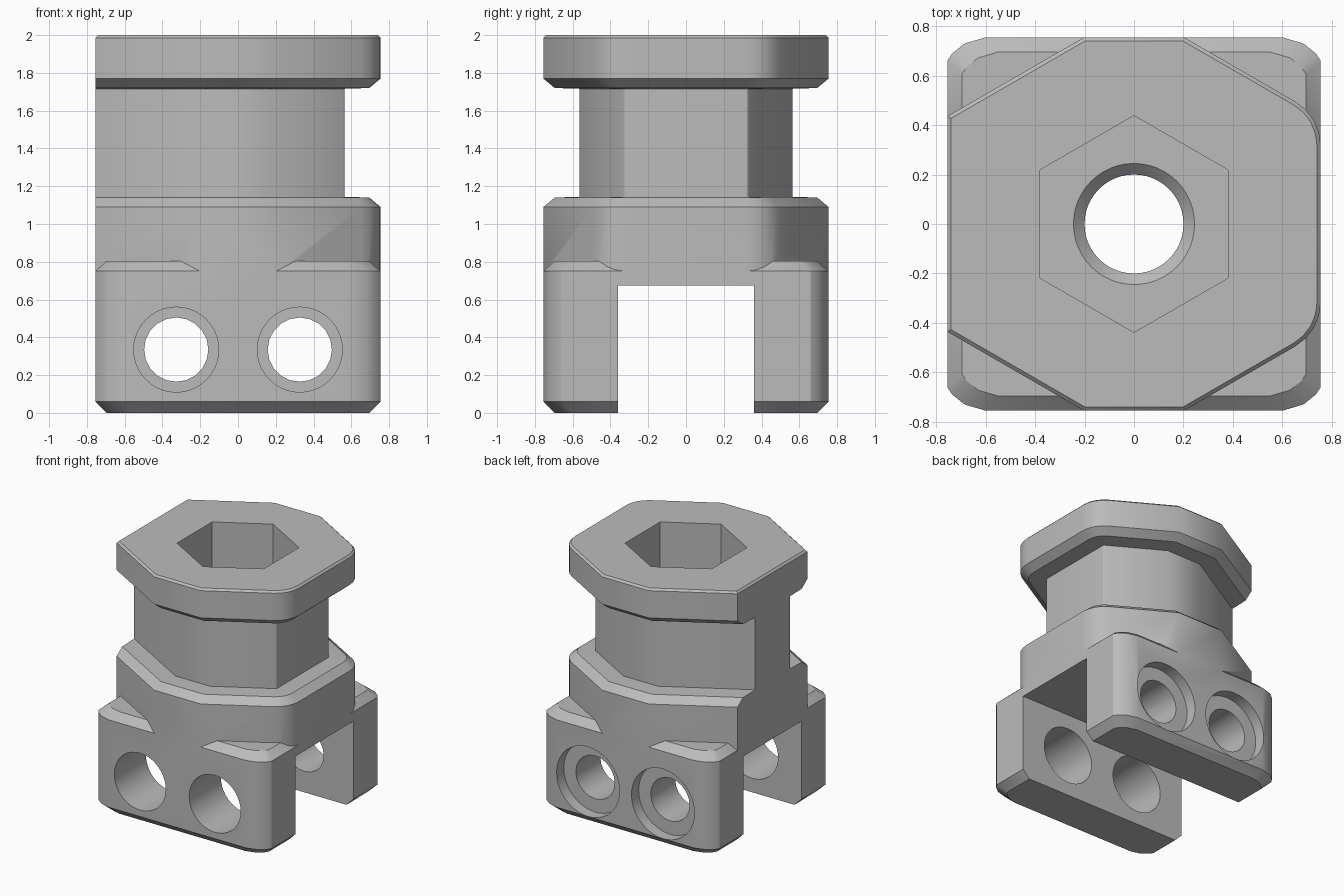
import bpy, bmesh, math
from mathutils import Matrix

if "Cube" in bpy.data.objects:
    bpy.data.objects.remove(bpy.data.objects["Cube"], do_unlink=True)

HALF = 0.755

grey = bpy.data.materials.new("plain grey")
grey.use_nodes = True
grey.diffuse_color = (0.5, 0.5, 0.5, 1)
grey.node_tree.nodes["Principled BSDF"].inputs["Base Color"].default_value = (0.5, 0.5, 0.5, 1)


def loft(name, layers):
    """Solid through stacked outlines: [(outline, z), ...]"""
    bm = bmesh.new()
    rings = [[bm.verts.new((x, y, z)) for x, y in pts] for pts, z in layers]
    n = len(rings[0])
    bm.faces.new(rings[0][::-1])
    bm.faces.new(rings[-1])
    for low, high in zip(rings, rings[1:]):
        for i in range(n):
            j = (i + 1) % n
            bm.faces.new((low[i], low[j], high[j], high[i]))
    bmesh.ops.recalc_face_normals(bm, faces=bm.faces)
    return finish(name, bm)


def finish(name, bm):
    mesh = bpy.data.meshes.new(name)
    bm.to_mesh(mesh)
    bm.free()
    mesh.materials.append(grey)
    obj = bpy.data.objects.new(name, mesh)
    bpy.context.collection.objects.link(obj)
    return obj


def combine(target, other, operation):
    """Boolean the other solid into the target, then drop it"""
    mod = target.modifiers.new("join", "BOOLEAN")
    mod.operation, mod.solver, mod.object = operation, "EXACT", other
    bpy.context.view_layer.objects.active = target
    bpy.ops.object.modifier_apply(modifier=mod.name)
    bpy.data.objects.remove(other, do_unlink=True)


def flange(a, left=HALF):
    """Truncated hexagon of apothem a, flat at x = -left, rounded at +x"""
    c30, t30 = math.cos(math.pi / 6), math.tan(math.pi / 6)
    r = max(a - 0.55, 0.01)
    s = r * t30
    cx, cy = a - r, a * t30 - s
    upper = [(cx + r * math.cos(t), cy + r * math.sin(t))
             for t in (math.radians(15 * k) for k in range(5))]
    k = 2 * a * (1 - c30)
    upper += [(k, a), (-k, a), (-left, (a - left / 2) / c30)]
    return upper + [(x, -y) for x, y in reversed(upper)]


def block(inset):
    """Rounded square"""
    f = (HALF - inset) / HALF
    corner = [(HALF, 0.66), (0.735, 0.69), (0.685, 0.73), (0.6, HALF)]
    pts = []
    for sx, sy, step in ((1, 1, 1), (-1, 1, -1), (-1, -1, 1), (1, -1, -1)):
        pts += [(sx * x * f, sy * y * f) for x, y in corner[::step]]
    return pts


def circle(r, sides, start=0.0):
    return [(r * math.cos(start + math.tau * i / sides),
             r * math.sin(start + math.tau * i / sides)) for i in range(sides)]


# Clamp base block with chamfered top and bottom
body = loft("clamp_body", [(block(0.06), 0), (block(0), 0.06),
                           (block(0), 0.75), (block(0.06), 0.805)])

# Head with lower flange, neck and upper flange
head = loft("head", [(flange(HALF), 0.5), (flange(HALF), 1.09),
                     (flange(0.695), 1.14), (flange(0.565), 1.144),
                     (flange(0.565), 1.716), (flange(0.695), 1.72),
                     (flange(HALF), 1.77), (flange(HALF), 1.985),
                     (flange(0.74, 0.74), 2.0)])
combine(body, head, "UNION")

# Slot between the two legs
bm = bmesh.new()
bmesh.ops.create_cube(bm, size=1, matrix=Matrix.Translation((0, 0, 0.175))
                      @ Matrix.Diagonal((3, 0.72, 1, 1)))
combine(body, finish("slot_cutter", bm), "DIFFERENCE")

# Hexagonal nut pocket, countersink and central bore
pocket = circle(0.438, 6, math.pi / 2)
combine(body, loft("pocket_cutter", [(pocket, 1.1), (pocket, 2.2)]), "DIFFERENCE")
combine(body, loft("bore_cutter", [(circle(0.2, 48), 0.4), (circle(0.2, 48), 1.055),
                                   (circle(0.245, 48), 1.1), (circle(0.245, 48), 1.3)]),
        "DIFFERENCE")

# Cross holes: wide in the front leg, narrow and counterbored in the back leg
for x in (-0.327, 0.327):
    for r, y0, y1, sides in ((0.225, -1, 0, 40), (0.17, -0.1, 1, 20), (0.275, 0.665, 1, 40)):
        cutter = loft("hole_cutter", [(circle(r, sides), y0), (circle(r, sides), y1)])
        cutter.data.transform(Matrix.Translation((x, 0, 0.335))
                              @ Matrix.Rotation(-math.pi / 2, 4, "X"))
        combine(body, cutter, "DIFFERENCE")

# Soft rounded corners, crisp chamfers
bpy.ops.object.select_all(action="DESELECT")
body.select_set(True)
bpy.context.view_layer.objects.active = body
bpy.ops.object.shade_smooth_by_angle(angle=math.radians(32))
